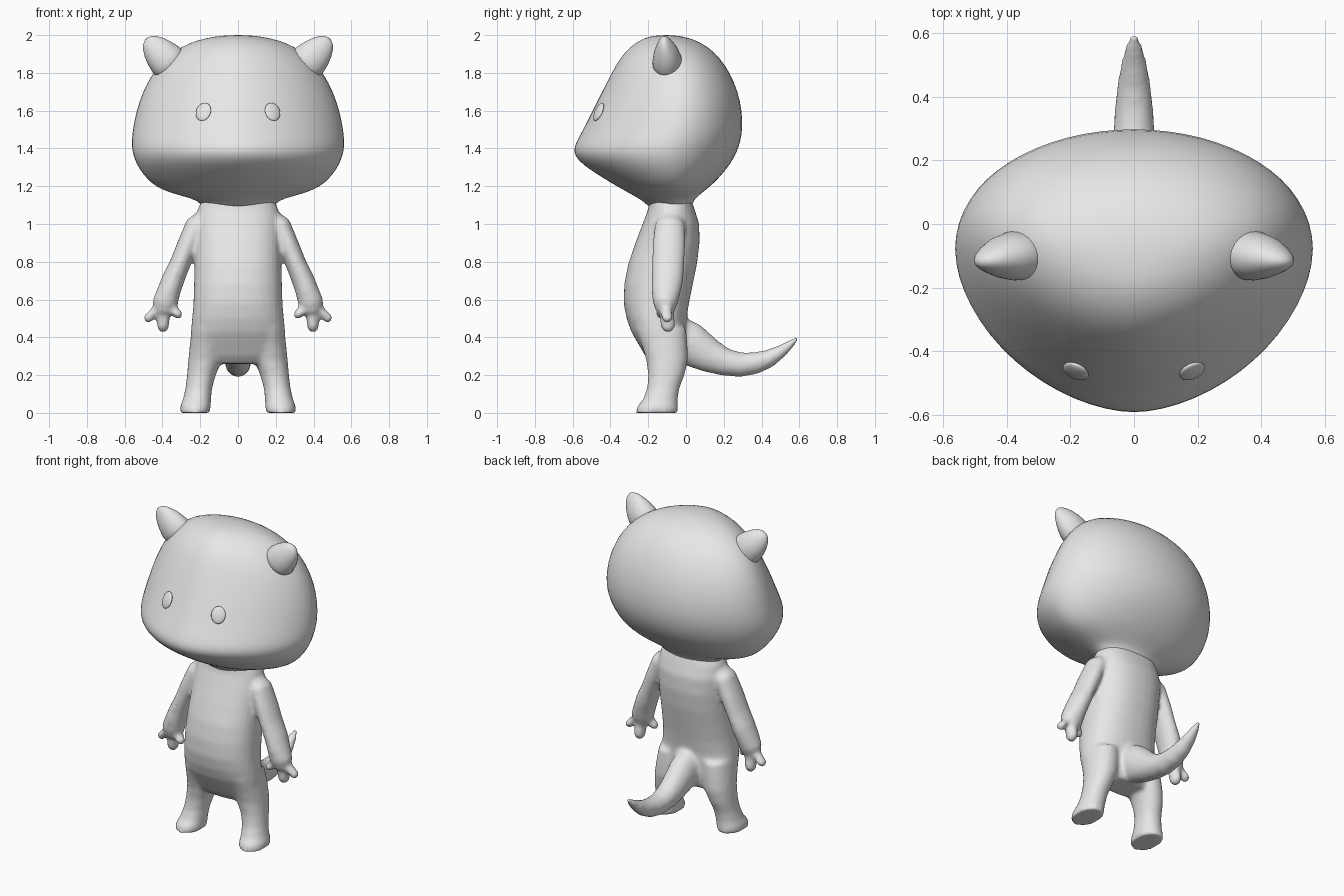
import bpy, bmesh, math
from mathutils import Vector

if "Cube" in bpy.data.objects:
    bpy.data.objects.remove(bpy.data.objects["Cube"])

grey = bpy.data.materials.new("plain_grey")
grey.diffuse_color = (0.8, 0.8, 0.8, 1)
grey.use_nodes = True
grey.node_tree.nodes["Principled BSDF"].inputs["Base Color"].default_value = grey.diffuse_color


def spow(v, e):
    return math.copysign(abs(v) ** e, v)


def ring(cx, z, w, front, back, mid=0.5, pf=2.0, pb=2.0, n=32):
    """Horizontal rounded outline; the front and back halves may differ."""
    cy = front + (back - front) * mid
    pts = []
    for i in range(n):
        a = 2 * math.pi * (i + 0.5) / n
        c, s = math.cos(a), math.sin(a)
        p, d = (pb, back - cy) if s > 0 else (pf, cy - front)
        pts.append(Vector((cx + w * spow(c, 2 / p), cy + d * spow(s, 2 / p), z)))
    return pts


def tube(path, side, n=20):
    """Elliptical rings along a path of (point, radius, radius along side)."""
    pts = [Vector(p[0]) for p in path]
    rings = []
    for i, (_, ru, rv) in enumerate(path):
        t = (pts[min(i + 1, len(pts) - 1)] - pts[max(i - 1, 0)]).normalized()
        v = Vector(side)
        v = (v - t * v.dot(t)).normalized()
        u = t.cross(v)
        rings.append([pts[i] + u * ru * math.cos(2 * math.pi * k / n)
                      + v * rv * math.sin(2 * math.pi * k / n) for k in range(n)])
    return rings


def loft(bm, rings):
    """Skin a list of rings into a closed solid."""
    vs = [[bm.verts.new(p) for p in r] for r in rings]
    n = len(vs[0])
    faces = [bm.faces.new((a[i], a[(i + 1) % n], b[(i + 1) % n], b[i]))
             for a, b in zip(vs, vs[1:]) for i in range(n)]
    faces += [bm.faces.new(vs[0]), bm.faces.new(vs[-1])]
    bmesh.ops.recalc_face_normals(bm, faces=faces)


def make(name, bm):
    me = bpy.data.meshes.new(name)
    for f in bm.faces:
        f.smooth = True
    bm.to_mesh(me)
    bm.free()
    me.materials.append(grey)
    ob = bpy.data.objects.new(name, me)
    bpy.context.collection.objects.link(ob)
    return ob


# Head: height, half width, front, back
head_rows = [
    (2.0, .05, -.14, -.07), (1.992, .13, -.2, -.01), (1.972, .22, -.245, .055),
    (1.94, .3, -.295, .115), (1.88, .385, -.35, .18), (1.8, .455, -.395, .235),
    (1.7, .507, -.447, .277), (1.6, .541, -.497, .298), (1.5, .561, -.547, .302),
    (1.43, .567, -.587, .288), (1.385, .563, -.6, .272), (1.34, .55, -.578, .25),
    (1.29, .525, -.515, .215), (1.24, .485, -.435, .172), (1.2, .44, -.367, .13),
    (1.165, .365, -.305, .085), (1.135, .24, -.25, .05), (1.11, .2, -.215, .035),
    (1.08, .19, -.19, .03)]
bm = bmesh.new()
loft(bm, [ring(0, z, w, f, b, .58, 1.75, 2.0) for z, w, f, b in head_rows])
head = make("head", bm)
head.modifiers.new("round", 'SUBSURF').levels = 1
head.modifiers["round"].render_levels = 1

# Body skin: torso, legs, arms, hands and tail fused into one surface
bm = bmesh.new()
torso_rows = [
    (1.15, .18, -.19, .02), (1.08, .213, -.2, .045), (1.0, .225, -.23, .07),
    (.9, .227, -.268, .072), (.786, .23, -.307, .058), (.68, .233, -.327, .036),
    (.58, .236, -.33, .016), (.5, .243, -.315, .003), (.43, .25, -.29, 0),
    (.36, .25, -.25, 0), (.3, .235, -.215, -.005), (.26, .19, -.18, -.02)]
loft(bm, [ring(0, z, w, f, b, .5, 2.3, 2.3) for z, w, f, b in torso_rows])

# Tail
loft(bm, tube([((0, -.08, .4), .13, .09), ((0, .03, .36), .115, .085),
               ((0, .13, .3), .09, .075), ((0, .21, .268), .073, .07),
               ((0, .29, .255), .065, .065), ((0, .37, .264), .058, .06),
               ((0, .44, .288), .048, .052), ((0, .51, .33), .033, .04),
               ((0, .56, .37), .02, .026), ((0, .598, .404), .006, .01)], (1, 0, 0)))

# Leg rows: height, inner x, outer x, front, back
leg_rows = [
    (.45, .06, .245, -.27, 0), (.36, .07, .255, -.235, .008), (.28, .085, .263, -.21, .01),
    (.2, .118, .27, -.2, -.008), (.13, .137, .278, -.206, -.035),
    (.07, .143, .292, -.228, -.045), (.035, .145, .306, -.258, -.043),
    (0, .146, .308, -.266, -.042)]
# Arm path: x, y, z, thickness, depth
arm_rows = [
    (.16, -.08, 1.045, .045, .06), (.222, -.085, .99, .06, .08), (.267, -.09, .89, .055, .088),
    (.307, -.095, .79, .055, .086), (.342, -.097, .71, .06, .084), (.366, -.105, .645, .062, .078),
    (.387, -.11, .58, .068, .066), (.393, -.11, .53, .05, .045)]
# Finger ends: x, y, z, radius
fingers = [(.475, -.1, .502, .026), (.397, -.095, .458, .033), (.318, -.13, .522, .026)]

for s in (-1, 1):
    loft(bm, [ring(s * (a + b) / 2, z, (b - a) / 2, f, k, .5, 2.1, 2.1)
              for z, a, b, f, k in leg_rows])
    loft(bm, tube([((s * x, y, z), ru, rv) for x, y, z, ru, rv in arm_rows], (0, 1, 0)))
    for x, y, z, r in fingers:
        a, b = Vector((s * .388, -.11, .59)), Vector((s * x, y, z))
        d = (b - a).normalized()
        loft(bm, tube([(a, r, r), (a.lerp(b, .5), r, r * 1.2), (b, r, r * 1.2),
                       (b + d * r * .6, r * .8, r * .9), (b + d * r, r * .3, r * .3)],
                      (0, 1, 0), 14))

body = make("body", bm)
m = body.modifiers.new("fuse", 'REMESH')
m.mode = 'VOXEL'
m.voxel_size = .012
m.use_smooth_shade = True
m = body.modifiers.new("soften", 'SMOOTH')
m.factor = .5
m.iterations = 8

for s, label in ((-1, "right"), (1, "left")):
    # Ear
    bm = bmesh.new()
    ear = [(.33, -.1, 1.82, .09, .075), (.38, -.1, 1.868, .098, .077),
           (.415, -.105, 1.905, .086, .066), (.442, -.11, 1.934, .071, .05),
           (.464, -.115, 1.957, .053, .034), (.479, -.118, 1.972, .033, .02),
           (.486, -.12, 1.979, .012, .008)]
    loft(bm, tube([((s * x, y, z), ru, rv) for x, y, z, ru, rv in ear], (0, 1, 0), 24))
    make(label + "_ear", bm)

    # Eye: shallow oval button lying on the face
    bm = bmesh.new()
    bmesh.ops.create_uvsphere(bm, u_segments=24, v_segments=12, radius=1)
    eye = make(label + "_eye", bm)
    eye.scale = (.043, .052, .014)
    eye.location = (s * .183, -.462, 1.594)
    eye.rotation_euler = Vector((s * .45, -1, .48)).to_track_quat('Z', 'Y').to_euler()
